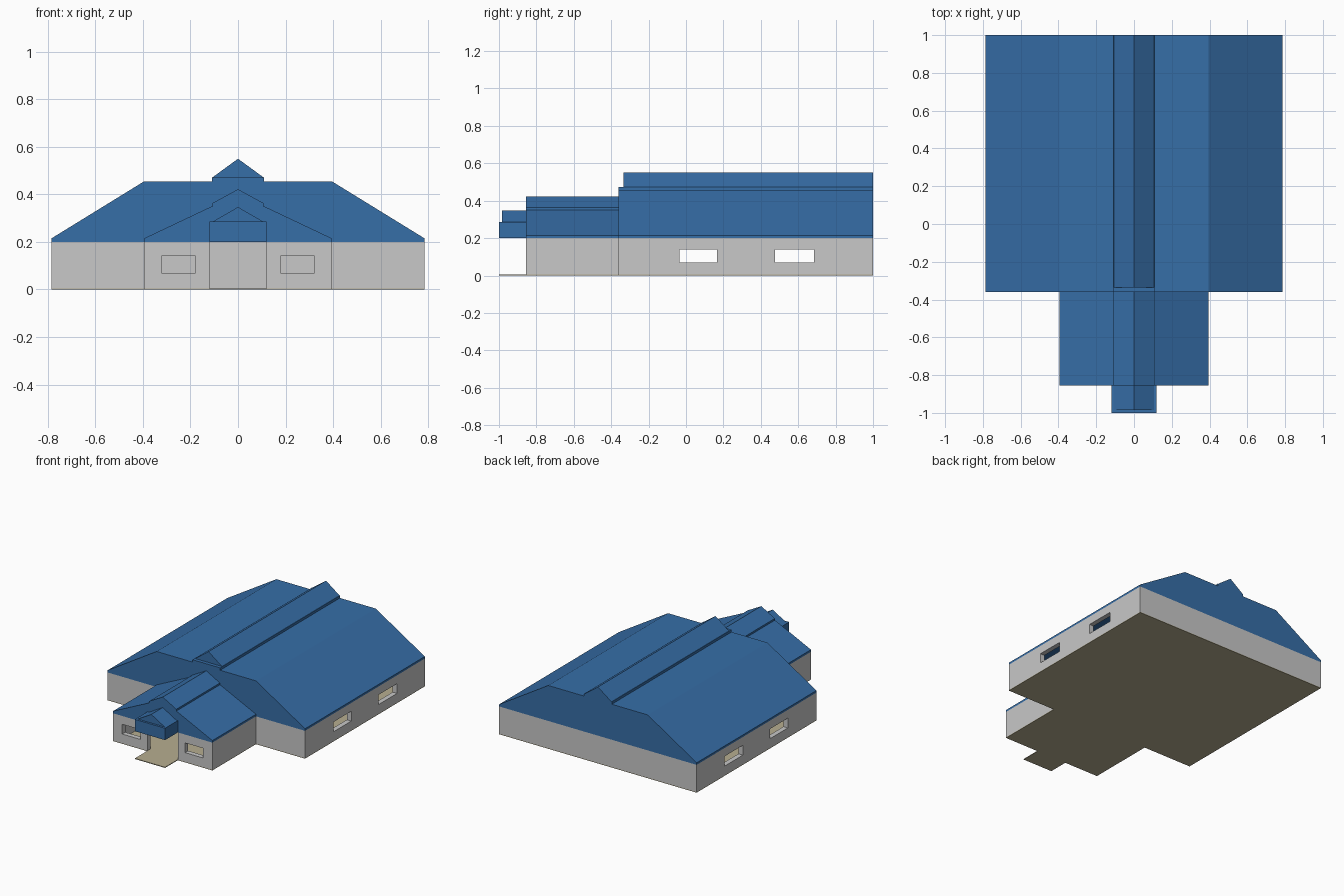
import bpy, bmesh

if "Cube" in bpy.data.objects:
    bpy.data.objects.remove(bpy.data.objects["Cube"])


def material(name, rgb):
    m = bpy.data.materials.new(name)
    m.diffuse_color = (*rgb, 1)
    m.use_nodes = True
    m.node_tree.nodes["Principled BSDF"].inputs["Base Color"].default_value = m.diffuse_color
    return m


GREY = material("wall grey", (0.58, 0.58, 0.58))
BLUE = material("roof blue", (0.037, 0.156, 0.39))
TAN = material("floor tan", (0.47, 0.42, 0.28))


def extrude(name, points, offset, mat=None):
    """Solid made by sweeping a closed polygon along an offset."""
    bm = bmesh.new()
    face = bm.faces.new([bm.verts.new(p) for p in points])
    top = bmesh.ops.extrude_face_region(bm, geom=[face], use_keep_orig=True)
    bmesh.ops.translate(bm, vec=offset,
                        verts=[v for v in top["geom"] if isinstance(v, bmesh.types.BMVert)])
    bmesh.ops.recalc_face_normals(bm, faces=bm.faces)
    me = bpy.data.meshes.new(name)
    bm.to_mesh(me)
    bm.free()
    ob = bpy.data.objects.new(name, me)
    bpy.context.collection.objects.link(ob)
    if mat:
        me.materials.append(mat)
    return ob


def box(name, x0, x1, y0, y1, z0, z1, mat=None):
    return extrude(name, [(x0, y0, z0), (x1, y0, z0), (x1, y1, z0), (x0, y1, z0)],
                   (0, 0, z1 - z0), mat)


def mirrored_prism(name, half, y0, y1, mat):
    """Half profile (x, z) mirrored about x = 0 and swept along y."""
    full = half + [(-x, z) for x, z in reversed(half) if x > 0]
    return extrude(name, [(x, y0, z) for x, z in full], (0, y1 - y0, 0), mat)


def footprint(name, inset, z0, z1, mat=None):
    """Main hall with the narrower front wing."""
    t = inset
    half = [(0.395 - t, -0.855 + t), (0.395 - t, -0.36 + t),
            (0.785 - t, -0.36 + t), (0.785 - t, 1 - t)]
    pts = half + [(-x, y) for x, y in reversed(half)]
    return extrude(name, [(x, y, z0) for x, y in pts], (0, 0, z1 - z0), mat)


# Floor slabs
footprint("floor", 0, 0, 0.005, TAN)
box("porch_floor", -0.12, 0.12, -1, -0.855, 0, 0.005, TAN)

# Hollow walls with windows and an open doorway
walls = footprint("walls", 0, 0.005, 0.2, GREY)
cutters = [footprint("room_cutter", 0.035, -0.1, 0.4),
           box("door_cutter", -0.12, 0.12, -0.95, -0.79, -0.1, 0.4)]
for y0, y1 in ((-0.035, 0.165), (0.475, 0.685)):
    cutters.append(box("side_window_cutter", -1, 1, y0, y1, 0.07, 0.14))
for x in (-0.25, 0.25):
    cutters.append(box("front_window_cutter", x - 0.072, x + 0.072, -0.95, -0.79, 0.07, 0.14))
bpy.context.view_layer.objects.active = walls
for c in cutters:
    c.hide_render = True
    mod = walls.modifiers.new("opening", "BOOLEAN")
    mod.operation, mod.solver, mod.object = "DIFFERENCE", "EXACT", c
    bpy.ops.object.modifier_apply(modifier=mod.name)
    bpy.data.objects.remove(c)

# Main roof: eave band, slopes, flat top, raised ridge cap
mirrored_prism("main_roof", [(0.785, 0.2), (0.785, 0.215), (0.395, 0.455)], -0.36, 1, BLUE)
box("main_ridge_band", -0.11, 0.11, -0.36, 1, 0.455, 0.472, BLUE)
mirrored_prism("main_ridge_cap", [(0.107, 0.472), (0, 0.55)], -0.335, 1, BLUE)

# Front wing roof
mirrored_prism("wing_roof", [(0.395, 0.2), (0.395, 0.215), (0.11, 0.35)], -0.855, -0.36, BLUE)
mirrored_prism("wing_ridge_cap", [(0.108, 0.35), (0.108, 0.363), (0, 0.422)],
               -0.855, -0.36, BLUE)

# Porch canopy
box("porch_canopy", -0.12, 0.12, -1, -0.855, 0.2, 0.285, BLUE)
mirrored_prism("porch_ridge_cap", [(0.107, 0.285), (0, 0.347)], -0.985, -0.855, BLUE)
